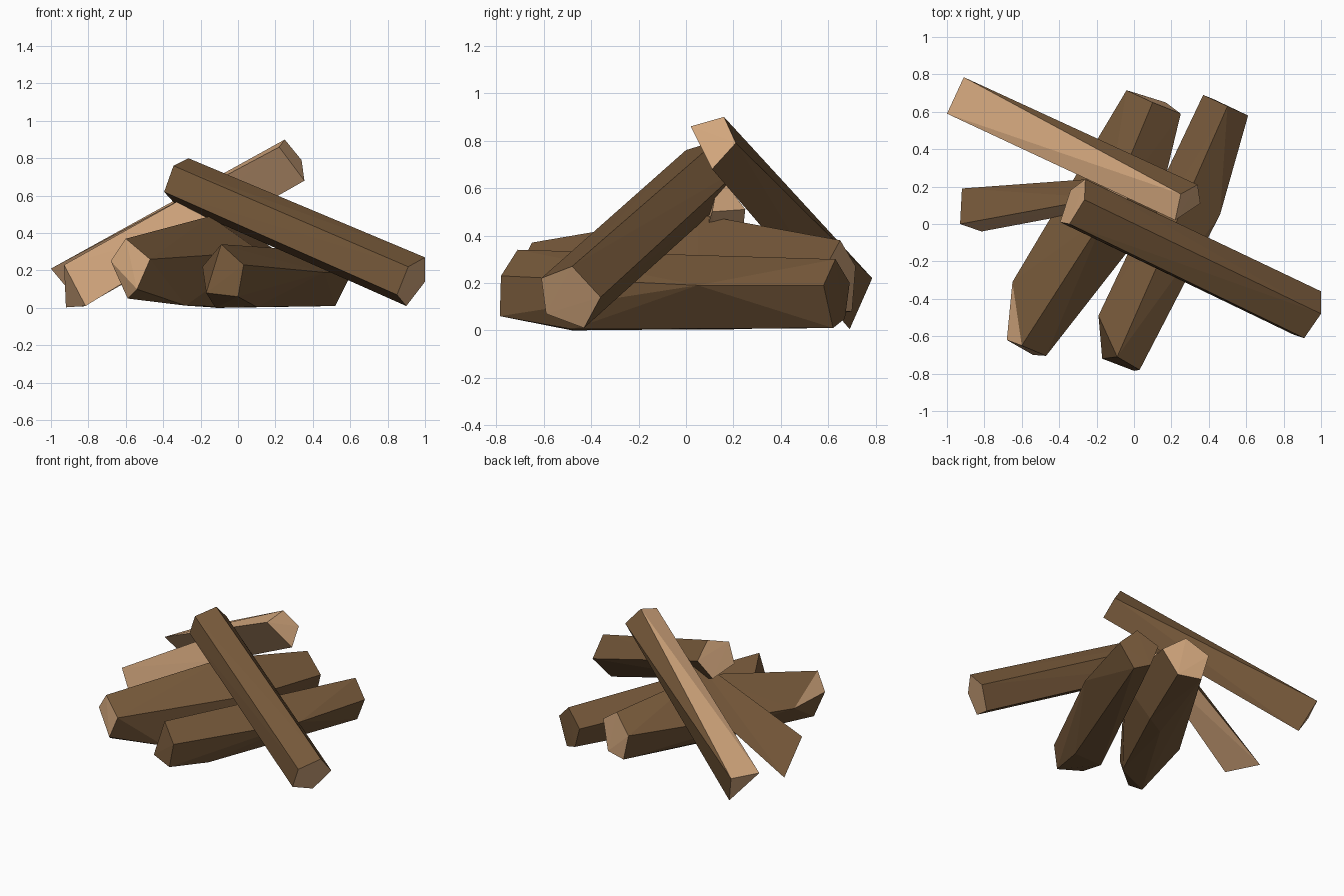
import bpy, bmesh
from mathutils import Vector

if "Cube" in bpy.data.objects:
    bpy.data.objects.remove(bpy.data.objects["Cube"])


def material(name, rgb):
    m = bpy.data.materials.new(name)
    m.diffuse_color = (*rgb, 1)
    m.use_nodes = True
    m.node_tree.nodes["Principled BSDF"].inputs["Base Color"].default_value = m.diffuse_color
    return m


BARK = material("brown_bark", (0.18, 0.098, 0.042))
WOOD = material("pale_cut_wood", (0.65, 0.385, 0.205))


def log(name, near, far, middle=(), cuts=(), cut_ends=True, cut_limit=0.9):
    """Faceted log: hull of two end profiles plus bulge points.
    Ends and faces along the 'cuts' directions show pale wood."""
    bm = bmesh.new()
    for p in [*near, *far, *middle]:
        bm.verts.new(p)
    hull = bmesh.ops.convex_hull(bm, input=bm.verts)
    loose = [v for v in hull["geom_interior"] if isinstance(v, bmesh.types.BMVert)]
    bmesh.ops.delete(bm, geom=loose, context='VERTS')
    bmesh.ops.recalc_face_normals(bm, faces=bm.faces)
    a = sum((Vector(p) for p in near), Vector()) / len(near)
    b = sum((Vector(p) for p in far), Vector()) / len(far)
    axis = (b - a).normalized()
    for f in bm.faces:
        f.normal_update()
        end = cut_ends and abs(f.normal.dot(axis)) > 0.65
        split = any(f.normal.dot(Vector(c).normalized()) > cut_limit for c in cuts)
        f.material_index = int(end or split)
        f.smooth = False
    me = bpy.data.meshes.new(name)
    bm.to_mesh(me)
    bm.free()
    me.materials.append(BARK)
    me.materials.append(WOOD)
    ob = bpy.data.objects.new(name, me)
    bpy.context.collection.objects.link(ob)


# thick round log lying on the ground, left
log("thick_ground_log",
    [(-.60, -.65, .37), (-.68, -.62, .25), (-.59, -.62, .05), (-.54, -.70, .10), (-.47, -.705, .26)],
    [(.10, .65, .38), (-.04, .715, .27), (.01, .70, .08), (.17, .65, .08), (.25, .59, .27)],
    middle=[(-.65, -.31, .24), (-.15, .05, .49), (.12, .05, .30),
            (-.28, -.45, .012), (-.14, .10, .003), (.02, .19, .003)],
    cuts=[(-.82, .08, .57)], cut_limit=0.97)

# slimmer ground log, right, bark all round
log("slim_ground_log",
    [(-.09, -.71, .34), (-.17, -.72, .08), (0, -.785, .06), (.03, -.78, .23)],
    [(.50, .63, .30), (.37, .69, .20), (.42, .67, .05), (.52, .62, .01), (.61, .58, .19)],
    middle=[(-.19, -.49, .22), (-.12, -.48, 0), (.10, -.48, .005), (.46, .05, .19)],
    cut_ends=False)

# five-sided round log leaning from the front right
log("leaning_round_log",
    [(1, -.48, .27), (.91, -.61, .22), (.85, -.59, .07), (.90, -.43, .01), (1, -.36, .14)],
    [(-.265, .13, .80), (-.345, 0, .76), (-.395, .01, .62), (-.34, .18, .56), (-.26, .24, .69)])

# split log leaning from the back left, tapering to a wedge at the foot
log("leaning_split_log",
    [(.22, .02, .86), (.25, .16, .90), (.34, .21, .79), (.355, .11, .68)],
    [(-1, .59, .21), (-.91, .785, .22), (-.83, .69, .005)],
    cuts=[(-.55, -.12, .83), (-.14, -.84, -.52)])

# three-sided split log propped from the left, tucked under the leaning logs
log("propped_split_log",
    [(-.815, -.04, .01), (-.93, 0, .23), (-.92, .19, .003)],
    [(-.02, .11, .50), (-.17, .14, .655), (-.10, .25, .51)],
    cuts=[(.05, -.96, .20), (.44, -.16, -.88)], cut_limit=0.75)
